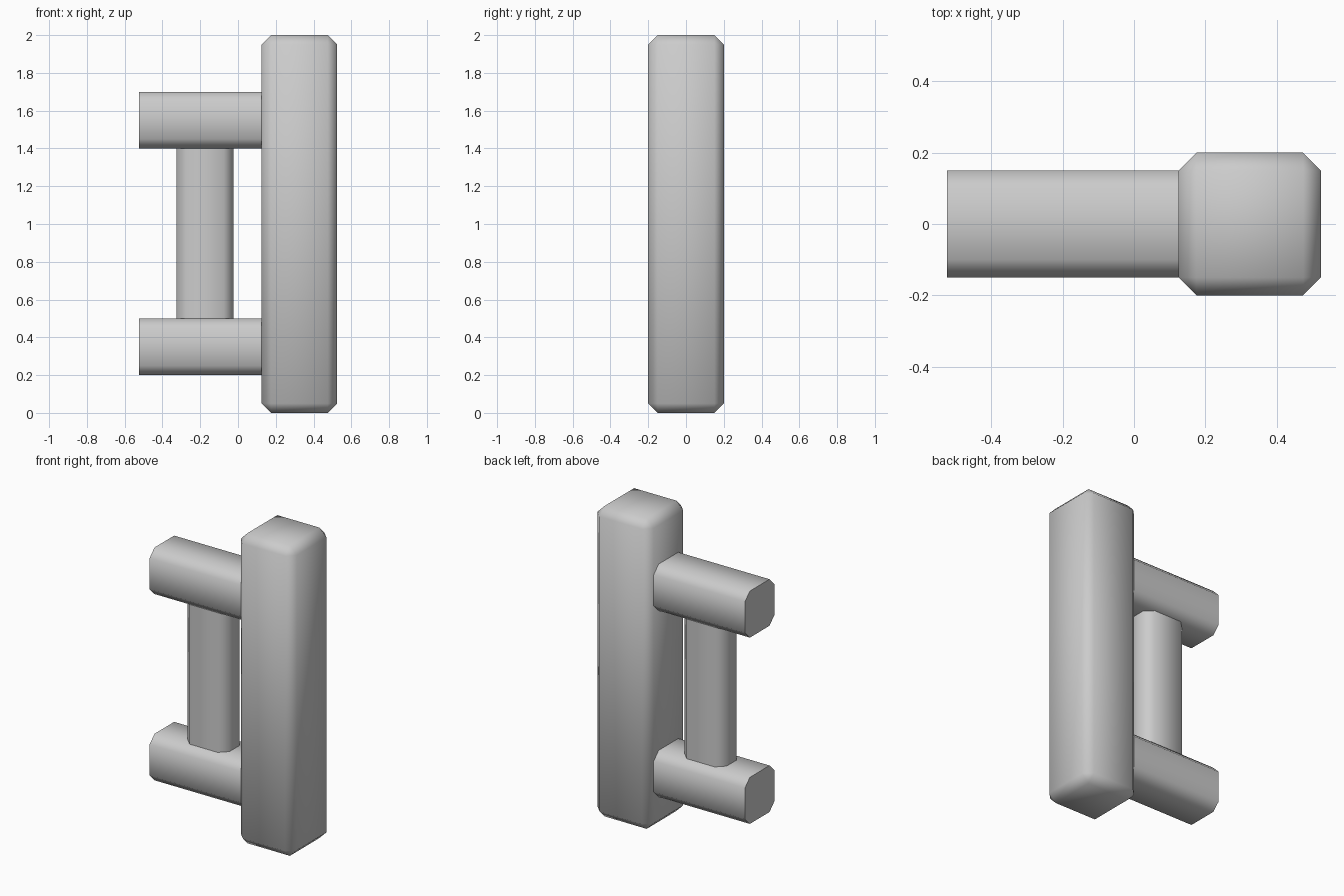
import bpy
import bmesh
import math

cube = bpy.data.objects.get("Cube")
if cube:
    bpy.data.objects.remove(cube, do_unlink=True)

CHAMFER = 0.05

# Single plain grey used by every part
grey = bpy.data.materials.new("plain_grey")
grey.use_nodes = True
colour = (0.6, 0.6, 0.6, 1)
grey.diffuse_color = colour
for node in grey.node_tree.nodes:
    if node.type == "BSDF_PRINCIPLED":
        node.inputs["Base Color"].default_value = colour


def chamfered_box(name, centre, size, axis=None):
    """Box with one-step chamfers on all edges, or only those along an axis."""
    bm = bmesh.new()
    bmesh.ops.create_cube(bm, size=1)
    bmesh.ops.scale(bm, vec=size, verts=bm.verts)
    edges = [e for e in bm.edges if axis is None
             or abs((e.verts[0].co - e.verts[1].co)[axis]) > CHAMFER]
    bmesh.ops.bevel(bm, geom=edges, offset=CHAMFER, offset_type="OFFSET",
                    segments=1, profile=0.5, affect="EDGES")
    mesh = bpy.data.meshes.new(name)
    bm.to_mesh(mesh)
    bm.free()
    # Chamfers shade softly, square ends stay crisp
    mesh.shade_smooth()
    mesh.set_sharp_from_angle(angle=math.radians(60))
    mesh.materials.append(grey)
    obj = bpy.data.objects.new(name, mesh)
    obj.location = centre
    bpy.context.collection.objects.link(obj)
    return obj


# Tall main post
chamfered_box("main_post", (0.325, 0, 1), (0.4, 0.4, 2))

# Two arms reaching sideways from the post
for name, z in (("lower_arm", 0.35), ("upper_arm", 1.55)):
    chamfered_box(name, (-0.2, 0, z), (0.65, 0.3, 0.3), axis=0)

# Upright grip between the arms
chamfered_box("grip_bar", (-0.175, 0, 0.95), (0.3, 0.2, 0.9), axis=2)
